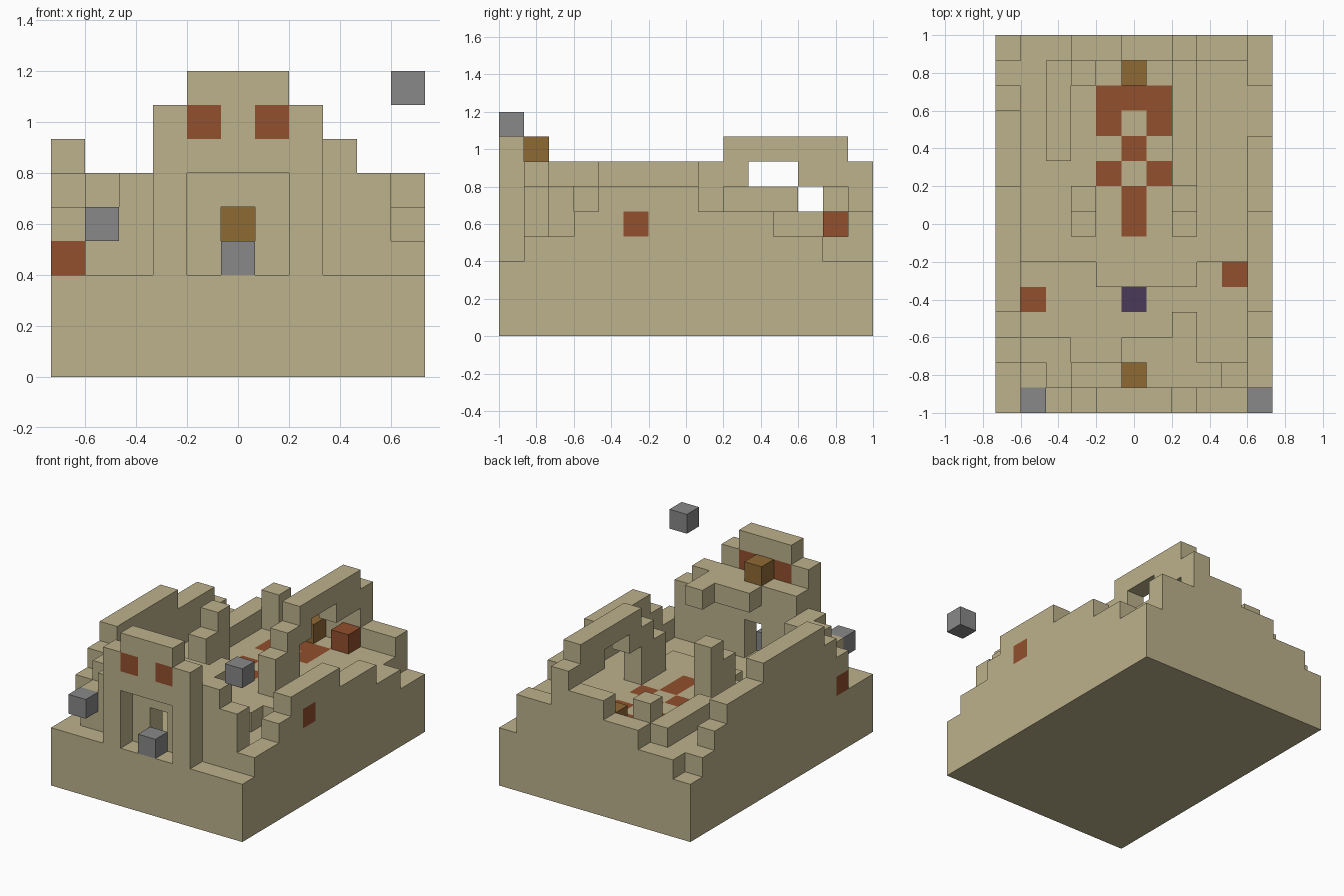
import bpy, bmesh
from mathutils import Vector

U = 2 / 15                      # edge of one block
NX, NY = 11, 15                 # plan size in blocks

cube = bpy.data.objects.get("Cube")
if cube:
    bpy.data.objects.remove(cube, do_unlink=True)


def material(name, rgb):
    m = bpy.data.materials.new(name)
    m.use_nodes = True
    col = (*rgb, 1)
    m.diffuse_color = col
    m.node_tree.nodes["Principled BSDF"].inputs["Base Color"].default_value = col
    return m


MATS = {
    "sand": material("sandstone", (0.509, 0.445, 0.262)),
    "rust": material("rust_clay", (0.287, 0.080, 0.027)),
    "ochre": material("ochre", (0.275, 0.144, 0.036)),
    "grey": material("grey_stone", (0.246, 0.246, 0.246)),
    "purple": material("purple_stone", (0.069, 0.042, 0.098)),
}

world = {}                      # block position -> (part name, colour)


def box(part, xs, ys, zs, colour="sand"):
    """Fill a range of blocks; each range is (first, last) or one number."""
    span = [(r, r) if isinstance(r, int) else r for r in (xs, ys, zs)]
    for i in range(span[0][0], span[0][1] + 1):
        for j in range(span[1][0], span[1][1] + 1):
            for k in range(span[2][0], span[2][1] + 1):
                world[i, j, k] = (part, colour)


def clear(xs, ys, zs):
    box("void", xs, ys, zs)
    for c in [c for c, v in world.items() if v[0] == "void"]:
        del world[c]


def stepped_wall(part, heights, place):
    """Wall whose columns rise from the base to the given heights."""
    for n, h in enumerate(heights):
        if h > 3:
            i, j = place(n)
            box(part, i, j, (3, h - 1))


# Base, and the raised floor behind the entry hall
box("base", (0, 10), (0, 14), (0, 2))
box("raised_floor", (1, 9), (6, 13), 3)
box("raised_floor", (4, 7), 5, 3)

# Broken outer walls
stepped_wall("right_wall", [3, 3, 5, 6, 7, 7, 7, 7, 7, 6, 6, 6, 5, 4, 3], lambda n: (0, n))
stepped_wall("left_wall", [3, 4, 4, 5, 6, 6, 6, 6, 5, 5, 5, 4, 4, 3, 3], lambda n: (10, n))
stepped_wall("back_wall", [3, 4, 4, 5, 5, 6, 6, 7, 5, 5, 3], lambda n: (n, 14))

# Front gate with its doorway recess
box("gate", (3, 7), 0, (3, 7))
box("gate", (4, 6), 0, 8)
clear((4, 6), 0, (3, 5))
box("gate_inner_wall", (3, 8), 1, (3, 6))
clear(5, 1, (3, 4))
box("gate_side_wall", 9, 1, (3, 5))
box("gate_side_wall", 1, 1, (3, 4))
box("gate_side_wall", 2, 1, (3, 5))
box("gate_side_wall", (1, 2), 2, (3, 5))

# Remains of the gate roof
box("gate_roof", (5, 6), 2, 6)
box("gate_roof", 7, (2, 3), 6)

# Pillars with stepped blocks in front
for i in (3, 7):
    box("pillar", i, 8, (4, 6))
    box("pillar", i, 7, (4, 5))

# Arched inner wall
box("arched_wall", 7, (9, 13), 7)
box("arched_wall", 7, 9, 6)
box("arched_wall", 7, (12, 13), 6)

# Low inner wall and corner post
box("low_wall", 2, (10, 13), 4)
box("corner_post", 3, 13, (4, 5))

# Coloured floor inlay
for i, j in [(5, 7), (5, 8), (4, 9), (6, 9), (5, 10), (4, 11), (6, 11),
             (4, 12), (5, 12), (6, 12)]:
    box("floor_inlay", i, j, 3, "rust")
for i, j in [(9, 5), (1, 4)]:
    box("hall_inlay", i, j, 2, "rust")
box("hall_centre_stone", 5, 4, 2, "purple")

# Coloured wall blocks
for i in (4, 6):
    box("gate_eye", i, 0, 7, "rust")
box("left_wall_inlay", 10, 5, 4, "rust")
box("right_wall_inlay", 0, 2, 3, "rust")
box("rust_block", 7, 13, 4, "rust")

# Ochre and grey blocks
box("altar_block", 5, 13, 4, "ochre")
box("roof_block", 5, 1, 7, "ochre")
box("door_stone", 5, 0, 3, "grey")
box("front_stone", 1, 0, 4, "grey")
box("floating_stone", 10, 0, 8, "grey")


def build(part, cells, colour):
    """Mesh the outer faces of a part and merge the flat areas."""
    bm = bmesh.new()
    for c in cells:
        for axis in range(3):
            for sign in (-1, 1):
                n = list(c)
                n[axis] += sign
                if tuple(n) in world:
                    continue
                normal = Vector([sign if a == axis else 0 for a in range(3)])
                u = Vector([a == (axis + 1) % 3 for a in range(3)]) / 2
                v = normal.cross(u)
                mid = Vector(c) + Vector((0.5, 0.5, 0.5)) + normal / 2
                ring = [mid - u - v, mid + u - v, mid + u + v, mid - u + v]
                bm.faces.new([bm.verts.new((p - Vector((NX / 2, NY / 2, 0))) * U)
                              for p in ring])
    bmesh.ops.remove_doubles(bm, verts=bm.verts, dist=U / 100)
    bmesh.ops.dissolve_limit(bm, angle_limit=0.01, verts=bm.verts, edges=bm.edges)
    mesh = bpy.data.meshes.new(part)
    bm.to_mesh(mesh)
    bm.free()
    mesh.materials.append(MATS[colour])
    bpy.context.collection.objects.link(bpy.data.objects.new(part, mesh))


parts = {}
for cell, key in world.items():
    parts.setdefault(key, []).append(cell)
for (part, colour), cells in parts.items():
    build(part, cells, colour)
